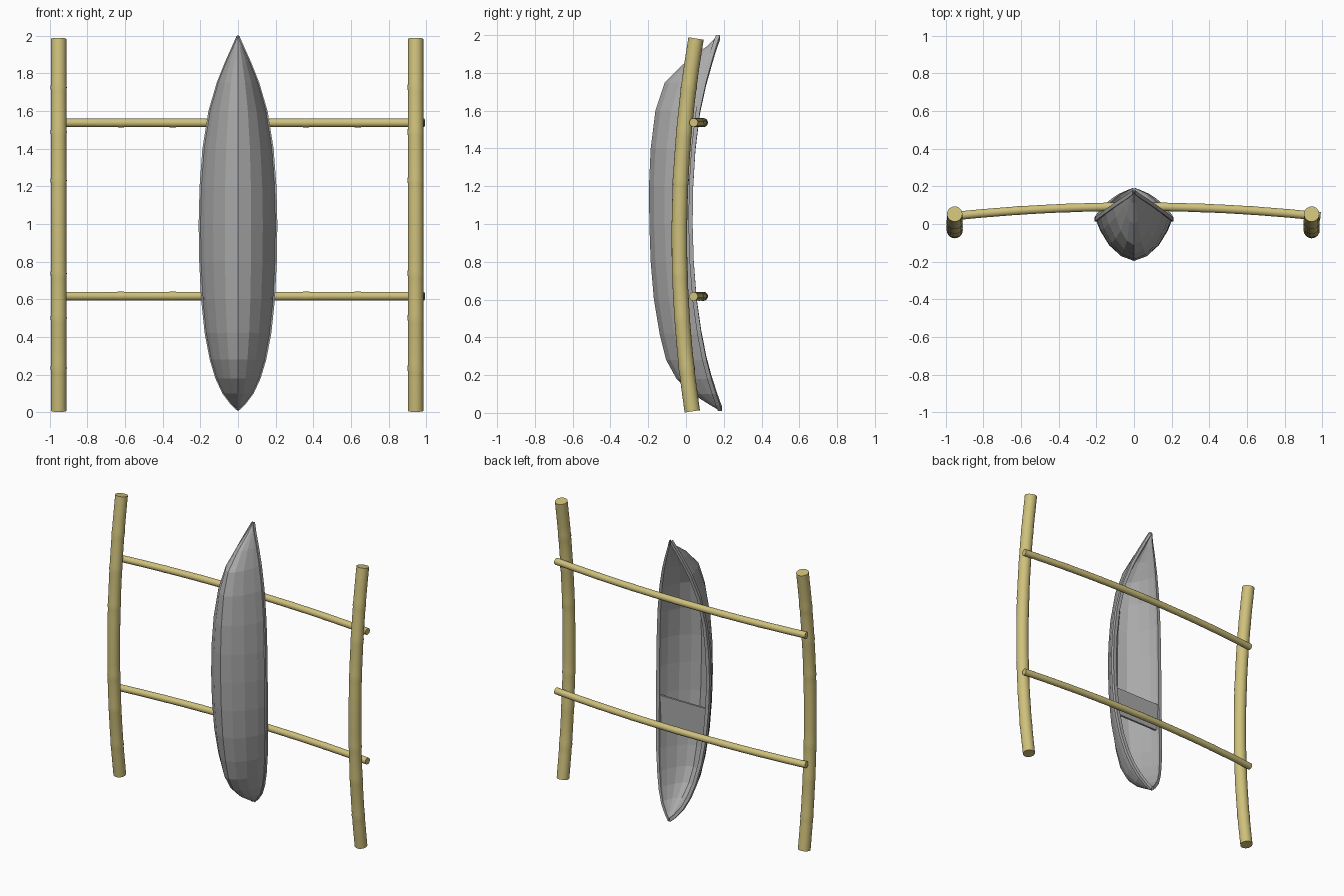
import bpy, bmesh, math
from mathutils import Vector

cube = bpy.data.objects.get("Cube")
if cube:
    bpy.data.objects.remove(cube, do_unlink=True)


def material(name, rgb):
    m = bpy.data.materials.new(name)
    m.use_nodes = True
    m.diffuse_color = (*rgb, 1)
    m.node_tree.nodes["Principled BSDF"].inputs["Base Color"].default_value = (*rgb, 1)
    return m


GREY = material("hull grey", (0.4, 0.4, 0.4))
BAMBOO = material("bamboo yellow", (0.62, 0.53, 0.2))


def loft(name, rings, mat, closed=True, caps=True, smooth=None):
    """Skin a list of equal-length rings of points."""
    bm = bmesh.new()
    rows = [[bm.verts.new(p) for p in ring] for ring in rings]
    n = len(rows[0])
    for a, b in zip(rows, rows[1:]):
        for i in range(n if closed else n - 1):
            j = (i + 1) % n
            bm.faces.new((a[i], a[j], b[j], b[i]))
    if caps:
        bm.faces.new(rows[0])
        bm.faces.new(rows[-1])
    bmesh.ops.remove_doubles(bm, verts=bm.verts, dist=0.0005)
    bmesh.ops.recalc_face_normals(bm, faces=bm.faces)
    me = bpy.data.meshes.new(name)
    bm.to_mesh(me)
    bm.free()
    ob = bpy.data.objects.new(name, me)
    bpy.context.collection.objects.link(ob)
    me.materials.append(mat)
    if smooth:
        bpy.ops.object.select_all(action="DESELECT")
        ob.select_set(True)
        bpy.context.view_layer.objects.active = ob
        bpy.ops.object.shade_smooth_by_angle(angle=math.radians(smooth))
    return ob


# Hull stations along the length: z, half width, rim y, keel y
STATIONS = [
    (0.01, 0.004, 0.187, 0.183), (0.04, 0.035, 0.175, 0.13), (0.1, 0.08, 0.155, 0.035),
    (0.18, 0.117, 0.13, -0.05), (0.28, 0.147, 0.104, -0.105), (0.42, 0.174, 0.077, -0.14),
    (0.6, 0.193, 0.052, -0.17), (0.8, 0.203, 0.037, -0.187), (1.0, 0.206, 0.031, -0.194),
    (1.2, 0.201, 0.034, -0.196), (1.4, 0.186, 0.046, -0.187), (1.6, 0.154, 0.07, -0.162),
    (1.75, 0.11, 0.102, -0.112), (1.86, 0.066, 0.132, 0.0), (1.94, 0.03, 0.155, 0.11),
    (2.0, 0.004, 0.176, 0.172),
]
# Half section: share of half width, share of height from keel to rim
SECTION = [(1, 1), (0.87, 0.7), (0.64, 0.36), (0.34, 0.11), (0, 0)]
FULL = SECTION + [(-u, v) for u, v in SECTION[-2::-1]]


def inner_z(z):
    return 1 + (z - 1) * 0.975


# Hull shell with an outer and an inner skin
rings = []
for z, w, rim, keel in STATIONS:
    outer = [(u * w, keel + v * (rim - keel), z) for u, v in FULL]
    floor = keel + 0.1 * (rim - keel)
    inner = [(u * w * 0.92, floor + v * (rim - floor), inner_z(z)) for u, v in FULL]
    rings.append(outer + inner[::-1])
loft("hull", rings, GREY, caps=False)

# Raised gunwale around the opening
for side, label in ((1, "left"), (-1, "right")):
    rings = []
    for z, w, rim, keel in STATIONS:
        out, inn = side * (w + 0.003), side * w * 0.89
        zi = inner_z(z)
        rings.append([(out, rim + 0.004, z), (out, rim - 0.018, z),
                      (inn, rim - 0.018, zi), (inn, rim + 0.004, zi)])
    loft("gunwale_" + label, rings, GREY)

# Seat board across the hull
loft("seat", [[(-w, y, z), (w, y, z), (w, y + 0.014, z), (-w, y + 0.014, z)]
              for z, w, y in ((0.6, 0.182, 0.02), (0.8, 0.19, 0.02))], GREY)


def bamboo(name, path, radius, nodes, length, sides=20):
    """Bent cane with slight swellings at its nodes; path maps 0..1 to a point."""
    ts = {i / 12 for i in range(13)}
    for k in nodes:
        ts |= {k - 0.012, k, k + 0.012}
    rings = []
    for t in sorted(ts):
        c = path(t)
        d = (path(t + 0.01) - path(t - 0.01)).normalized()
        a = Vector((0, 1, 0)).cross(d).normalized()
        b = d.cross(a)
        r = radius * (1.05 if t in nodes else 1)
        rings.append([c + r * (math.cos(q) * a + math.sin(q) * b)
                      for q in (2 * math.pi * i / sides for i in range(sides))])
    return loft(name, rings, BAMBOO, smooth=35)


# Side floats
for x, label in ((0.943, "left"), (-0.952, "right")):
    bamboo("float_" + label,
           lambda t: Vector((x, 0.033 + 0.02 * t - 0.312 * t * (1 - t), 0.008 + 1.974 * t)),
           0.041, (0.115, 0.25, 0.37, 0.62, 0.75, 0.87), 2)

# Cross beams
for z, label in ((0.617, "lower"), (1.537, "upper")):
    bamboo("cross_beam_" + label,
           lambda t: Vector((-0.975 + 1.965 * t, 0.092 - 0.052 * (2 * t - 1) ** 2, z)),
           0.023, (0.18, 0.32, 0.5, 0.68, 0.82), 2, 14)
